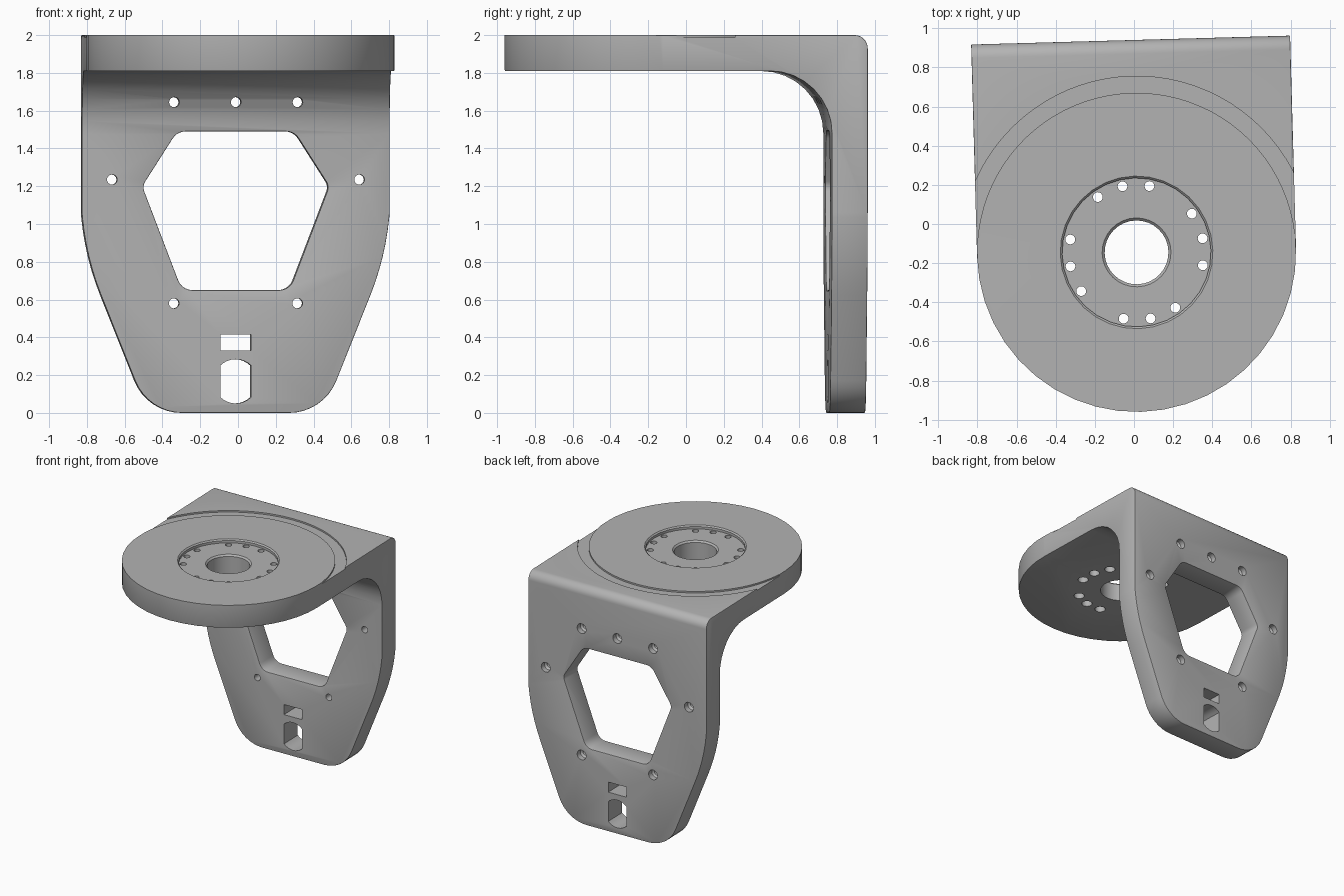
import bpy, bmesh
from math import sin, cos, tan, pi, radians
from mathutils import Vector, Matrix

if "Cube" in bpy.data.objects:
    bpy.data.objects.remove(bpy.data.objects["Cube"])

R = 0.815          # disc radius and half width of the bracket
BACK = 1.085       # back face, measured from the disc axis
T = 0.19           # plate thickness


def add_object(name, bm):
    bmesh.ops.recalc_face_normals(bm, faces=bm.faces)
    mesh = bpy.data.meshes.new(name)
    bm.to_mesh(mesh)
    bm.free()
    ob = bpy.data.objects.new(name, mesh)
    bpy.context.scene.collection.objects.link(ob)
    return ob


def prism(name, pts, axis, lo, hi):
    """Extrude a 2D outline along the x, y or z axis."""
    def place(p, h):
        c = [p[0], p[1]]
        c.insert("xyz".index(axis), h)
        return c
    bm = bmesh.new()
    a = [bm.verts.new(place(p, lo)) for p in pts]
    b = [bm.verts.new(place(p, hi)) for p in pts]
    n = len(pts)
    bm.faces.new(a)
    bm.faces.new(b[::-1])
    for i in range(n):
        j = (i + 1) % n
        bm.faces.new((a[i], a[j], b[j], b[i]))
    return add_object(name, bm)


def lathe(name, profile, n, matrix):
    """Solid of revolution about z, capped at both ends."""
    bm = bmesh.new()
    rings = [[bm.verts.new((r * cos(2 * pi * k / n), r * sin(2 * pi * k / n), z))
              for k in range(n)] for r, z in profile]
    for lo, hi in zip(rings, rings[1:]):
        for k in range(n):
            j = (k + 1) % n
            bm.faces.new((lo[k], lo[j], hi[j], hi[k]))
    bm.faces.new(rings[0])
    bm.faces.new(rings[-1])
    bmesh.ops.transform(bm, matrix=matrix, verts=bm.verts)
    return add_object(name, bm)


def rounded(corners, seg=8):
    """Outline from (a, b, radius) corners."""
    out = []
    n = len(corners)
    for i, (a, b, r) in enumerate(corners):
        p = Vector((a, b))
        if r == 0:
            out.append(p)
            continue
        d1 = (Vector(corners[i - 1][:2]) - p).normalized()
        d2 = (Vector(corners[(i + 1) % n][:2]) - p).normalized()
        half = d1.angle(d2) / 2
        c = p + (d1 + d2).normalized() * r / sin(half)
        v = p + d1 * r / tan(half) - c
        w = p + d2 * r / tan(half) - c
        for k in range(seg + 1):
            out.append(c + v.slerp(w, k / seg).normalized() * r)
    return out


def arc(r, start, end, n):
    return [(r * cos(radians(start + (end - start) * k / n)),
             r * sin(radians(start + (end - start) * k / n))) for k in range(n + 1)]


def boolean(target, tool, operation):
    tool.hide_render = True
    mod = target.modifiers.new("cut", "BOOLEAN")
    mod.operation, mod.solver, mod.object = operation, "EXACT", tool
    bpy.ops.object.select_all(action="DESELECT")
    bpy.context.view_layer.objects.active = target
    target.select_set(True)
    bpy.ops.object.modifier_apply(modifier=mod.name)
    bpy.data.objects.remove(tool)


# L-shaped body: side profile trimmed by the top and front outlines
front = BACK - T
bracket = prism("bracket", rounded([
    (-1, 2 - T, 0), (front, 2 - T, 0.33), (front, 0, 0),
    (BACK, 0, 0), (BACK, 2, 0.07), (-1, 2, 0)]), "x", -1, 1)
boolean(bracket, prism("top_outline", arc(R, 180, 360, 22) + [(R, 2), (-R, 2)],
                       "z", -1, 3), "INTERSECT")
wall = [(0.82, 2.2, 0), (0.82, 0.89, 1.5), (0.465, 0, 0.27)]
wall += [(-x, z, r) for x, z, r in reversed(wall)]
boolean(bracket, prism("wall_outline", rounded(wall), "y", -2, 2), "INTERSECT")

# Six-sided window in the wall
window = [(0.31, 1.49, 0.08), (0.495, 1.2, 0.06), (0.285, 0.65, 0.08)]
window += [(-x, z, r) for x, z, r in reversed(window)]
boolean(bracket, prism("window", rounded(window, 5), "y", 0.7, 1.3), "DIFFERENCE")

# Soft edges, leaving the upper rim of the disc crisp
bm = bmesh.new()
bm.from_mesh(bracket.data)
bmesh.ops.remove_doubles(bm, verts=bm.verts, dist=0.0005)
sharp = []
for e in bm.edges:
    mid = (e.verts[0].co + e.verts[1].co) / 2
    if len(e.link_faces) == 2 and e.calc_face_angle(0) > 0.65 \
            and not (mid.z > 1.99 and mid.y < 0.1):
        sharp.append(e)
bmesh.ops.bevel(bm, geom=sharp, offset=0.016, offset_type="OFFSET", segments=2,
                profile=0.5, affect="EDGES", clamp_overlap=True)
bm.to_mesh(bracket.data)
bm.free()

# Shallow groove behind the disc
boolean(bracket, prism("groove", arc(0.9, 5, 175, 40) + arc(R, 175, 5, 40),
                       "z", 1.987, 2.1), "DIFFERENCE")

# Round recess with a centre bore
boolean(bracket, lathe("recess", [
    (0.163, 1.7), (0.163, 1.957), (0.176, 1.97), (0.38, 1.97),
    (0.38, 1.99), (0.39, 2.0), (0.39, 2.1)], 32, Matrix()), "DIFFERENCE")

# Four groups of three bolt holes, counterbored from below
for group in range(4):
    for step in (-1, 0, 1):
        a = radians(12 + 90 * group + 23 * step - 1.6)
        spot = Matrix.Translation((0.345 * cos(a), 0.345 * sin(a), 0))
        boolean(bracket, lathe("bolt_hole", [
            (0.042, 1.7), (0.042, 1.89), (0.025, 1.89), (0.025, 2.1)], 16, spot),
            "DIFFERENCE")

# Screw holes through the wall, countersunk at the back
for x, z in [(0, 1.645)] + [(s * x, z) for s in (-1, 1)
                            for x, z in ((0.327, 1.645), (0.655, 1.235), (0.327, 0.58))]:
    spot = Matrix.Translation((x, 0, z)) @ Matrix.Rotation(-pi / 2, 4, "X")
    boolean(bracket, lathe("screw_hole", [
        (0.027, 0.6), (0.027, BACK - 0.06), (0.041, BACK - 0.045), (0.041, 1.3)],
        16, spot), "DIFFERENCE")

# Cable slots near the foot
w = 0.082
boolean(bracket, prism("square_slot", [(-w, 0.33), (w, 0.33), (w, 0.415), (-w, 0.415)],
                       "y", 0.7, 1.3), "DIFFERENCE")
curve = arc(0.117, 45.5, 134.5, 8) + arc(0.117, 225.5, 314.5, 8)
boolean(bracket, prism("round_slot", [(x, z + 0.167) for x, z in curve],
                       "y", 0.7, 1.3), "DIFFERENCE")

# Material, shading and placement
grey = bpy.data.materials.new("mid_grey")
grey.use_nodes = True
colour = (0.45, 0.45, 0.45, 1)
grey.diffuse_color = colour
for node in grey.node_tree.nodes:
    if node.type == "BSDF_PRINCIPLED":
        node.inputs["Base Color"].default_value = colour
bracket.data.materials.clear()
bracket.data.materials.append(grey)
for p in bracket.data.polygons:
    p.material_index = 0
bracket.location = (0.013, -0.145, 0)
bracket.rotation_euler = (0, 0, radians(1.6))
bpy.ops.object.select_all(action="DESELECT")
bracket.select_set(True)
bpy.context.view_layer.objects.active = bracket
bpy.ops.object.shade_smooth_by_angle(angle=radians(30))
